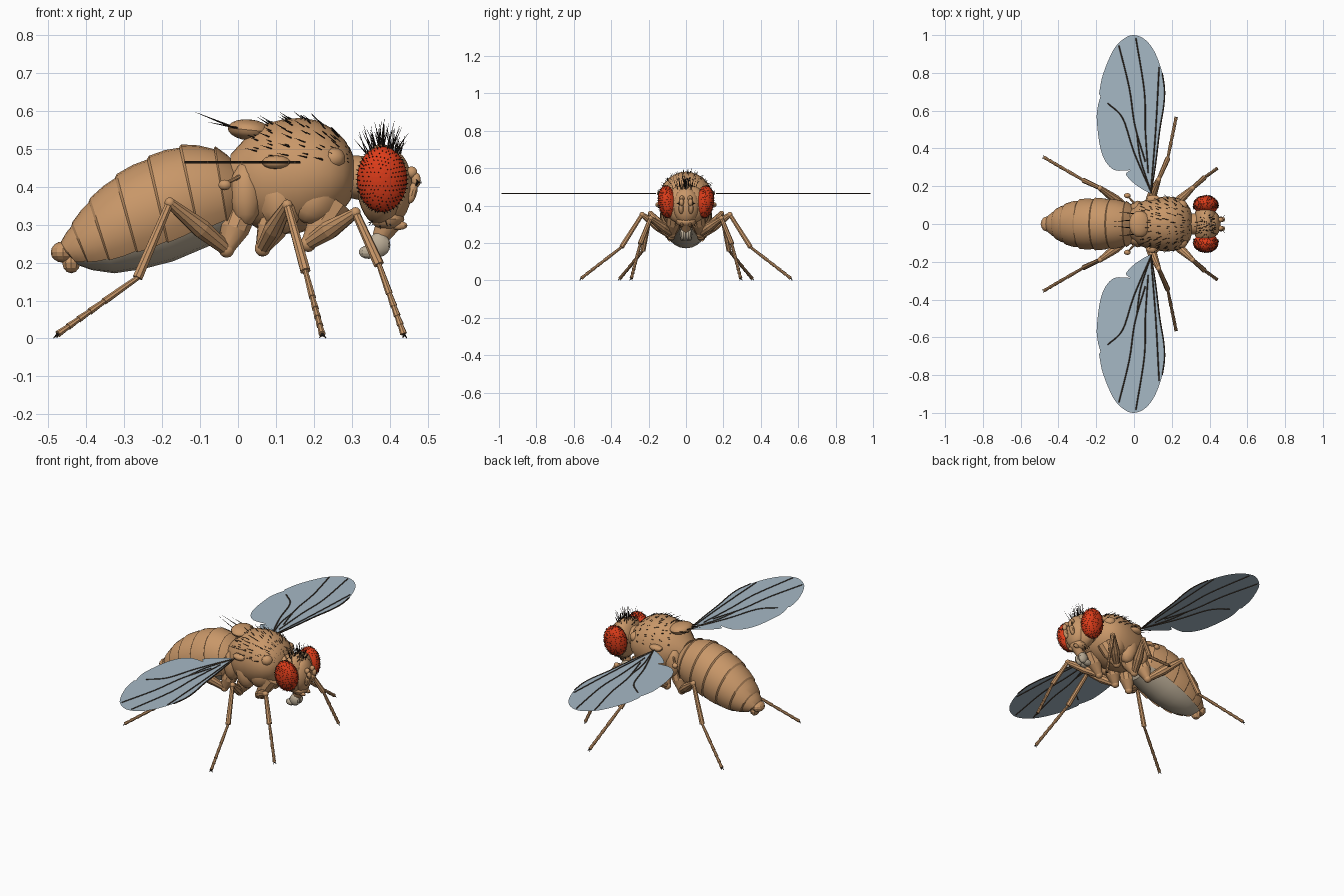
import bpy, bmesh, math, random
from mathutils import Vector as V, Matrix

if "Cube" in bpy.data.objects:
    bpy.data.objects.remove(bpy.data.objects["Cube"])

random.seed(4)


def mat(name, *rgb):
    m = bpy.data.materials.new(name)
    m.diffuse_color = (*rgb, 1)
    m.use_nodes = True
    m.node_tree.nodes["Principled BSDF"].inputs["Base Color"].default_value = m.diffuse_color
    return m


TAN = mat("tan", 0.58, 0.31, 0.14)
BEIGE = mat("beige", 0.50, 0.42, 0.31)
RED = mat("red", 0.72, 0.045, 0.01)
WING = mat("wing", 0.38, 0.48, 0.56)
DARK = mat("dark", 0.02, 0.014, 0.01)
VEIN = mat("vein", 0.06, 0.04, 0.025)


def finish(name, bm, material, mirror=False, angle=35, recalc=True):
    if recalc:
        bmesh.ops.recalc_face_normals(bm, faces=bm.faces)
    me = bpy.data.meshes.new(name)
    bm.to_mesh(me)
    bm.free()
    me.materials.append(material)
    if angle:
        me.shade_smooth()
        me.set_sharp_from_angle(angle=math.radians(angle))
    ob = bpy.data.objects.new(name, me)
    bpy.context.collection.objects.link(ob)
    if mirror:
        mod = ob.modifiers.new("mirror", 'MIRROR')
        mod.use_axis = (False, True, False)
        mod.use_mirror_merge = False
    return ob


def cone(bm, a, b, r1, r2, n=8):
    a, b = V(a), V(b)
    d = b - a
    m = Matrix.Translation((a + b) / 2) @ d.to_track_quat('Z', 'Y').to_matrix().to_4x4()
    bmesh.ops.create_cone(bm, cap_ends=True, segments=n, radius1=r1, radius2=r2,
                          depth=d.length, matrix=m)


def ball(bm, c, r, u=16, v=10, tilt=0):
    m = Matrix.Translation(c) @ Matrix.Rotation(tilt, 4, 'Y') @ Matrix.Diagonal((*r, 1))
    bmesh.ops.create_uvsphere(bm, u_segments=u, v_segments=v, radius=1, matrix=m)


def loft(bm, rings, n=24, a0=0, a1=360, s=1.0):
    """Rings are (top x, top z, bottom x, bottom z, half width)."""
    full = a1 - a0 == 360
    rows = []
    for tx, tz, bx, bz, w in rings:
        c = V(((tx + bx) / 2, 0, (tz + bz) / 2))
        up = V((tx, 0, tz)) - c
        row = []
        for i in range(n if full else n + 1):
            t = math.radians(a0 + (a1 - a0) * i / n)
            row.append(bm.verts.new(c + s * (up * math.sin(t) + V((0, w * math.cos(t), 0)))))
        rows.append(row)
    for r, q in zip(rows, rows[1:]):
        for i in range(n):
            j = (i + 1) % len(r)
            bm.faces.new((r[i], r[j], q[j], q[i]))
    if full:
        bm.faces.new(rows[0])
        bm.faces.new(rows[-1])


def smooth(pts, k=5):
    """Catmull-Rom curve through the points."""
    p = [V(q) for q in pts]
    p = [2 * p[0] - p[1]] + p + [2 * p[-1] - p[-2]]
    out = []
    for a, b, c, d in zip(p, p[1:], p[2:], p[3:]):
        for i in range(k):
            t = i / k
            out.append(0.5 * (2 * b + (c - a) * t + (2 * a - 5 * b + 4 * c - d) * t * t
                              + (3 * b - a - 3 * c + d) * t ** 3))
    return out + [p[-2]]


# Abdomen: beige belly under overlapping back plates
ABD = [(0.0, 0.46, 0.02, 0.34, 0.08), (-0.06, 0.503, -0.02, 0.262, 0.118),
       (-0.15, 0.508, -0.09, 0.232, 0.13), (-0.235, 0.478, -0.17, 0.198, 0.136),
       (-0.32, 0.43, -0.25, 0.178, 0.128), (-0.39, 0.367, -0.325, 0.168, 0.106),
       (-0.437, 0.303, -0.385, 0.178, 0.076), (-0.468, 0.25, -0.42, 0.192, 0.045)]
bm = bmesh.new()
loft(bm, ABD, 20, s=0.96)
finish("belly", bm, BEIGE, angle=20)


def mix(a, b, t, s=0):
    q = [x + (y - x) * t for x, y in zip(a, b)]
    return (q[0], q[1] + s, q[2], q[3] - s, q[4] + s)


for i, (a, b) in enumerate(zip(ABD, ABD[1:])):
    bm = bmesh.new()
    loft(bm, [mix(a, b, 0, -0.004), mix(a, b, 0.5, 0.004), mix(a, b, 1.0, 0.004),
              mix(a, b, 1.06, -0.003)], 18, -36, 216)
    finish(f"abdomen_plate_{i + 1}", bm, TAN, angle=22)
bm = bmesh.new()
ball(bm, (-0.462, 0, 0.228), (0.032, 0.04, 0.028), 12, 8)
ball(bm, (-0.44, 0, 0.20), (0.025, 0.03, 0.028), 10, 6)
ball(bm, (-0.478, 0, 0.222), (0.016, 0.018, 0.014), 10, 6)
finish("abdomen_tip", bm, TAN, angle=20)

# Thorax, scutellum and neck
THX = [(-0.02, 0.485, -0.02, 0.37, 0.07), (0.03, 0.54, 0.02, 0.31, 0.112),
       (0.07, 0.566, 0.06, 0.285, 0.128), (0.11, 0.576, 0.11, 0.275, 0.138),
       (0.16, 0.582, 0.16, 0.278, 0.145), (0.205, 0.576, 0.20, 0.29, 0.144),
       (0.245, 0.556, 0.24, 0.31, 0.135), (0.28, 0.526, 0.275, 0.335, 0.112),
       (0.30, 0.493, 0.297, 0.365, 0.08), (0.31, 0.46, 0.308, 0.40, 0.04)]
bm = bmesh.new()
loft(bm, THX, 28)
thorax = finish("thorax", bm, TAN)
bm = bmesh.new()
ball(bm, (0.03, 0, 0.55), (0.058, 0.07, 0.028), 18, 10, 0.1)
finish("scutellum", bm, TAN)
bm = bmesh.new()
cone(bm, (0.28, 0, 0.43), (0.35, 0, 0.42), 0.055, 0.06, 14)
finish("neck", bm, TAN)
bm = bmesh.new()
ball(bm, (0.20, 0.085, 0.37), (0.06, 0.045, 0.07), 10, 7, 0.4)
ball(bm, (0.11, 0.085, 0.36), (0.055, 0.05, 0.085), 10, 7, -0.2)
ball(bm, (0.02, 0.08, 0.38), (0.045, 0.045, 0.085), 10, 7)
ball(bm, (0.25, 0.095, 0.475), (0.035, 0.035, 0.03), 10, 7)
ball(bm, (0.10, 0.13, 0.465), (0.04, 0.025, 0.018), 10, 7)
finish("side_plates", bm, TAN, True)
bm = bmesh.new()
cone(bm, (0.01, 0.10, 0.43), (-0.03, 0.145, 0.41), 0.006, 0.005)
ball(bm, (-0.035, 0.15, 0.405), (0.018, 0.014, 0.014), 10, 6)
finish("halteres", bm, TAN, True)

# Head, eyes, antennae and mouthparts
bm = bmesh.new()
ball(bm, (0.378, 0, 0.405), (0.064, 0.118, 0.108), 24, 16)
ball(bm, (0.41, 0, 0.40), (0.05, 0.072, 0.095), 18, 12)
ball(bm, (0.395, 0, 0.315), (0.045, 0.055, 0.03), 14, 8)
head = finish("head", bm, TAN)
bm = bmesh.new()
bmesh.ops.create_icosphere(bm, subdivisions=4, radius=1,
                           matrix=Matrix.Translation((0.38, 0.1, 0.42))
                           @ Matrix.Rotation(-0.12, 4, 'X')
                           @ Matrix.Diagonal((0.066, 0.05, 0.087, 1)))
eye = finish("eyes", bm, RED, True, angle=0)
bm = bmesh.new()
ball(bm, (0.458, 0.022, 0.438), (0.016, 0.014, 0.016), 10, 7)
ball(bm, (0.470, 0.024, 0.418), (0.013, 0.013, 0.020), 10, 7)
ball(bm, (0.460, 0.026, 0.385), (0.013, 0.014, 0.030), 10, 7, 0.25)
finish("antennae", bm, TAN, True)
bm = bmesh.new()
cone(bm, (0.40, 0, 0.31), (0.375, 0, 0.265), 0.035, 0.022, 12)
ball(bm, (0.425, 0.022, 0.298), (0.022, 0.01, 0.012), 8, 6)
ball(bm, (0.425, -0.022, 0.298), (0.022, 0.01, 0.012), 8, 6)
finish("proboscis", bm, TAN)
bm = bmesh.new()
ball(bm, (0.372, 0.014, 0.247), (0.03, 0.02, 0.032), 12, 8)
ball(bm, (0.345, 0.014, 0.228), (0.028, 0.018, 0.018), 10, 7)
finish("proboscis_lobes", bm, BEIGE, True, angle=25)

# Legs: base, trochanter, knee, ankle, foot
LEGS = {
    "front_legs": [(0.26, 0.06, 0.36), (0.185, 0.075, 0.25), (0.31, 0.19, 0.332),
                   (0.372, 0.245, 0.195), (0.437, 0.292, 0.012)],
    "middle_legs": [(0.11, 0.06, 0.33), (0.065, 0.08, 0.238), (0.13, 0.235, 0.352),
                    (0.178, 0.345, 0.178), (0.222, 0.56, 0.012)],
    "hind_legs": [(0.01, 0.06, 0.34), (-0.03, 0.08, 0.235), (-0.18, 0.19, 0.358),
                  (-0.265, 0.23, 0.16), (-0.475, 0.352, 0.012)]}
claws = bmesh.new()
for name, pts in LEGS.items():
    base, tro, knee, ankle, foot = map(V, pts)
    bm = bmesh.new()
    cone(bm, base, base.lerp(tro, 0.5), 0.042, 0.04, 10)
    cone(bm, base.lerp(tro, 0.5), tro, 0.04, 0.02, 10)
    ball(bm, tro, (0.022,) * 3, 10, 7)
    belly = tro.lerp(knee, 0.45)
    cone(bm, tro, belly, 0.018, 0.026, 10)
    cone(bm, belly, knee, 0.026, 0.014, 10)
    ball(bm, knee, (0.0145,) * 3, 10, 7)
    cone(bm, knee, ankle, 0.011, 0.014)
    cuts = [0, 0.42, 0.6, 0.74, 0.87, 1]
    for s, e in zip(cuts, cuts[1:]):
        cone(bm, ankle.lerp(foot, s), ankle.lerp(foot, e), 0.007, 0.0095)
    finish(name, bm, TAN, True)
    out = (foot - ankle).normalized()
    side = out.cross(V((0, 0, 1))).normalized()
    for k in (-1, 1):
        tip = foot + out * 0.01 + side * 0.009 * k
        cone(claws, foot, (tip.x, tip.y, 0.001), 0.004, 0.001, 4)
finish("claws", claws, DARK, True)

# Wings: flat membrane with raised veins
Z = 0.465
EDGE = [(0.09, 0.16), (0.115, 0.32), (0.137, 0.5), (0.157, 0.62), (0.162, 0.71),
        (0.15, 0.8), (0.11, 0.91), (0.06, 0.975), (0, 1.0), (-0.055, 0.98),
        (-0.11, 0.92), (-0.165, 0.79), (-0.185, 0.69)]
TRAIL = [(-0.178, 0.675), (-0.192, 0.62), (-0.197, 0.55), (-0.18, 0.41), (-0.15, 0.33),
         (-0.1, 0.285), (-0.02, 0.285)]
LOBE = [(-0.03, 0.278), (-0.042, 0.26), (0.0, 0.215), (0.05, 0.18)]
bm = bmesh.new()
outline = [p for part in (EDGE, TRAIL, LOBE) for p in smooth(part, 4)]
face = bm.faces.new([bm.verts.new((p.x, p.y, Z)) for p in outline])
face.normal_update()
if face.normal.z < 0:
    face.normal_flip()
bmesh.ops.triangulate(bm, faces=[face])
finish("wings", bm, WING, True, angle=0, recalc=False)
VEINS = [EDGE[:6], [(0.09, 0.18), (0.115, 0.5), (0.133, 0.83)],
         [(0.075, 0.27), (0.06, 0.5), (0.055, 0.7), (0.01, 0.985)],
         [(0.06, 0.33), (0.005, 0.52), (-0.025, 0.72), (-0.08, 0.945)],
         [(0.09, 0.17), (0.0, 0.38), (-0.06, 0.56), (-0.14, 0.64)],
         [(0.09, 0.17), (0.035, 0.34), (0.015, 0.48)]]
bm = bmesh.new()
for v in VEINS:
    line = [V((p.x, p.y, Z)) for p in smooth(v)]
    for a, b in zip(line, line[1:]):
        cone(bm, a, b, 0.0035, 0.0035, 5)
finish("wing_veins", bm, VEIN, True)

# Bristles on thorax, head, eyes, scutellum and antennae
bm = bmesh.new()


def bristle(p, d, length, r=0.0018):
    cone(bm, p, V(p) + V(d).normalized() * length, r, 0.0003, 4)


for p in thorax.data.polygons:
    if p.center.z > 0.47 and p.normal.z > 0.05 and p.center.x > 0.03:
        for k in range(2):
            q = p.center + 0.012 * V((random.uniform(-1, 1), random.uniform(-1, 1), 0)).cross(p.normal)
            bristle(q, p.normal * 0.6 + V((-0.8, 0, 0)), random.choice((0.015, 0.02, 0.035)))
for p in head.data.polygons:
    if p.center.z > 0.475 and abs(p.center.y) < 0.07 and random.random() < 0.45:
        bristle(p.center, p.normal + V((random.uniform(-0.4, 0.4), 0, 0.8)),
                random.uniform(0.03, 0.07))
    elif p.center.z < 0.32 and random.random() < 0.12:
        bristle(p.center, p.normal, 0.018)
for s in (-1, 1):
    for v in random.sample(list(eye.data.vertices), 420):
        if v.co.y > 0.08:
            bristle((v.co.x, s * v.co.y, v.co.z), (v.normal.x, s * v.normal.y, v.normal.z), 0.005, 0.0015)
    bristle((-0.02, s * 0.02, 0.56), (-1, -s * 0.1, 0.4), 0.10, 0.003)
    bristle((0.0, s * 0.055, 0.555), (-1, s * 0.1, 0.2), 0.08, 0.003)
    for k in range(5):
        bristle((0.466, s * 0.03, 0.40 + 0.006 * k), (0.5, s * 0.6, 0.5 - 0.25 * k), 0.03)
finish("bristles", bm, DARK, angle=0)
